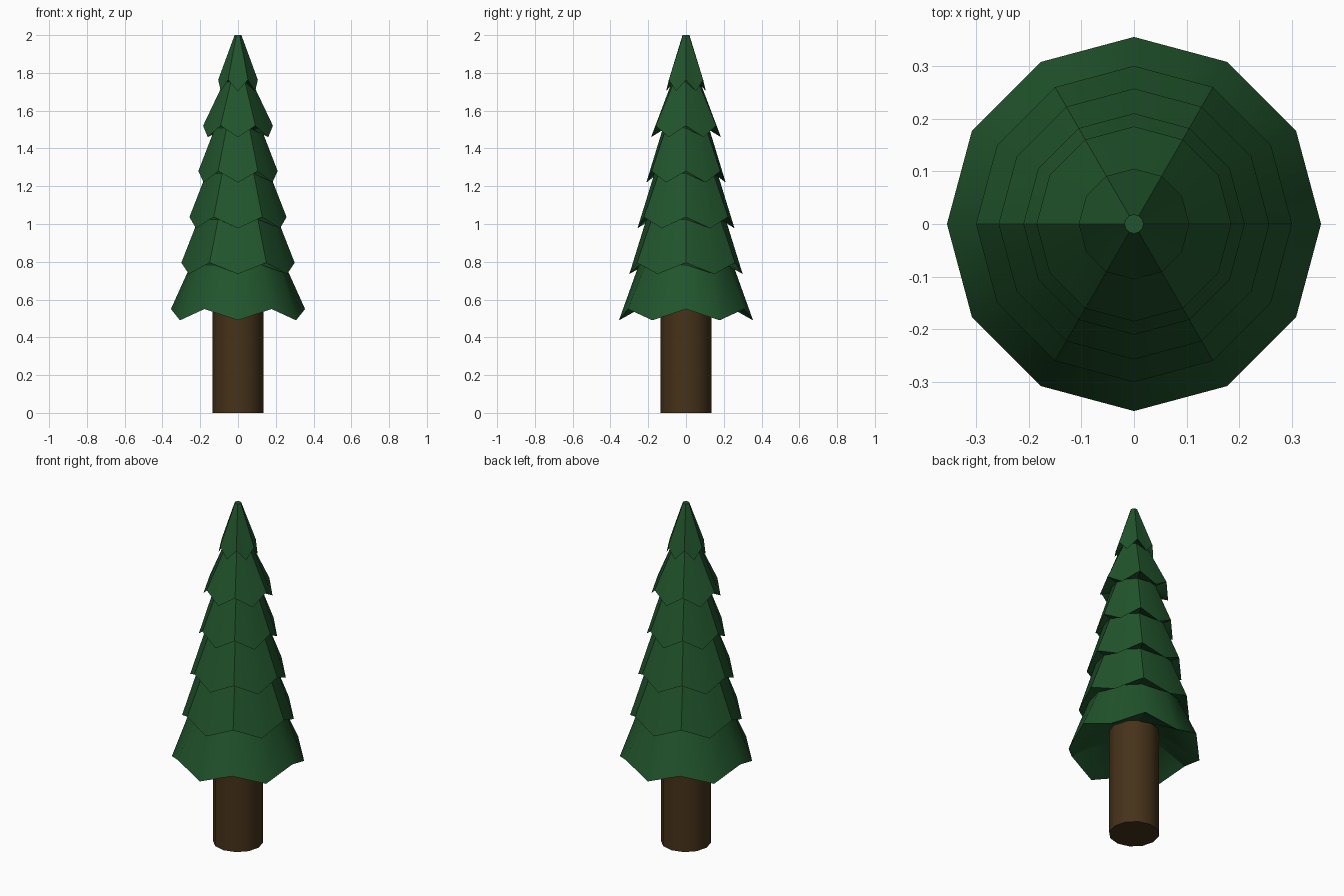
import bpy, bmesh
from math import cos, sin, pi

if "Cube" in bpy.data.objects:
    bpy.data.objects.remove(bpy.data.objects["Cube"])

SIDES = 12


def material(name, color):
    m = bpy.data.materials.new(name)
    m.diffuse_color = (*color, 1)
    m.use_nodes = True
    m.node_tree.nodes["Principled BSDF"].inputs["Base Color"].default_value = m.diffuse_color
    return m


def ring(bm, r, z, drop=0.0):
    """Ring of vertices; every other one hangs lower by drop."""
    return [bm.verts.new((r * cos(2 * pi * i / SIDES), r * sin(2 * pi * i / SIDES),
                          z - drop * (i % 2))) for i in range(SIDES)]


def skin(name, rings, mat, cap_start=False):
    bm = bmesh.new()
    loops = [ring(bm, *r) for r in rings]
    for a, b in zip(loops, loops[1:]):
        for i in range(SIDES):
            j = (i + 1) % SIDES
            bm.faces.new((a[i], a[j], b[j], b[i]))
    bm.faces.new(loops[-1])
    if cap_start:
        bm.faces.new(loops[0][::-1])
    bmesh.ops.recalc_face_normals(bm, faces=bm.faces)
    me = bpy.data.meshes.new(name)
    bm.to_mesh(me)
    bm.free()
    ob = bpy.data.objects.new(name, me)
    bpy.context.collection.objects.link(ob)
    me.materials.append(mat)
    bpy.ops.object.select_all(action='DESELECT')
    ob.select_set(True)
    bpy.context.view_layer.objects.active = ob
    bpy.ops.object.shade_smooth_by_angle(angle=pi / 5)
    return ob


# Trunk
skin("trunk", [(0.135, 0), (0.135, 0.66)],
     material("bark", (0.06, 0.032, 0.01)), cap_start=True)

# Foliage: six skirts with zigzag hems, (hem radius, hem height, inner radius)
tiers = [(0.355, 0.55, 0.12), (0.30, 0.795, 0.25), (0.257, 1.037, 0.21),
         (0.21, 1.28, 0.167), (0.185, 1.52, 0.122), (0.105, 1.763, 0.075)]
rings = []
for k, (r, z, inner) in enumerate(tiers):
    rings.append((inner, z + 0.08 if k == 0 else z - 0.012))
    rings.append((r, z, 0.06))
rings.append((0.018, 2.0))
skin("foliage", rings, material("needles", (0.015, 0.09, 0.025)), cap_start=True)
